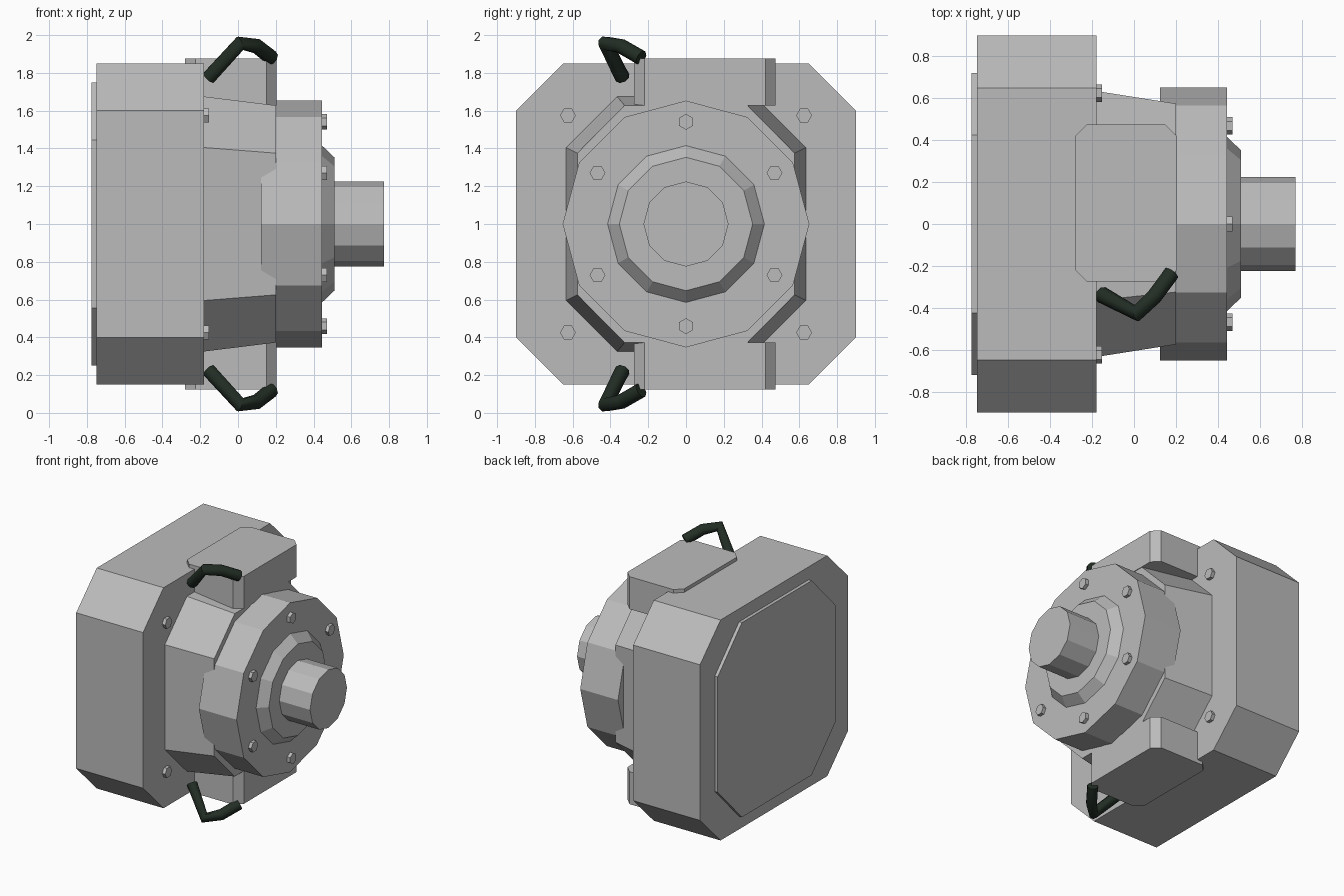
import bpy, bmesh, math
from mathutils import Vector

if "Cube" in bpy.data.objects:
    bpy.data.objects.remove(bpy.data.objects["Cube"])


def material(name, rgb):
    m = bpy.data.materials.new(name)
    m.diffuse_color = (*rgb, 1)
    m.use_nodes = True
    m.node_tree.nodes["Principled BSDF"].inputs["Base Color"].default_value = m.diffuse_color
    return m


GREY = material("cast grey", (0.50, 0.50, 0.50))
DARK = material("dark green rubber", (0.016, 0.027, 0.018))


def add_object(name, mesh, mat):
    obj = bpy.data.objects.new(name, mesh)
    mesh.materials.clear()
    mesh.materials.append(mat)
    bpy.context.collection.objects.link(obj)
    return obj


def loft(name, ring_a, ring_b, mat=GREY):
    """Closed solid between two rings with equal point counts."""
    bm = bmesh.new()
    a = [bm.verts.new(p) for p in ring_a]
    b = [bm.verts.new(p) for p in ring_b]
    n = len(a)
    bm.faces.new(a[::-1])
    bm.faces.new(b)
    for i in range(n):
        j = (i + 1) % n
        bm.faces.new((a[i], a[j], b[j], b[i]))
    bmesh.ops.recalc_face_normals(bm, faces=bm.faces)
    mesh = bpy.data.meshes.new(name)
    bm.to_mesh(mesh)
    bm.free()
    return add_object(name, mesh, mat)


def octagon(h, v, hc, vc):
    """Rectangle of half sizes h, v; its cut corners start at hc, vc."""
    return [(h, -vc), (h, vc), (hc, v), (-hc, v),
            (-h, vc), (-h, -vc), (-hc, -v), (hc, -v)]


def polygon(r, sides, phase=0, cy=0, cz=0):
    return [(cy + r * math.cos(phase + math.tau * i / sides),
             cz + r * math.sin(phase + math.tau * i / sides)) for i in range(sides)]


def at_x(x, pts):
    return [(x, p, 1 + q) for p, q in pts]


# Chamfered main block and its rear cover
block = octagon(0.90, 0.85, 0.65, 0.60)
loft("main_block", at_x(-0.75, block), at_x(-0.18, block))
cover = octagon(0.72, 0.75, 0.425, 0.445)
loft("rear_cover", at_x(-0.775, cover), at_x(-0.75, cover))

# Tapered housing between block and flange
loft("tapered_housing", at_x(-0.18, octagon(0.635, 0.675, 0.365, 0.405)),
     at_x(0.20, octagon(0.575, 0.628, 0.325, 0.375)))

# Twelve-sided flange, collar and shaft
for name, x0, x1, r0, r1 in (("flange", 0.123, 0.445, 0.653, 0.653),
                             ("collar", 0.445, 0.51, 0.415, 0.353),
                             ("shaft", 0.51, 0.772, 0.225, 0.225)):
    loft(name, at_x(x0, polygon(r0, 12)), at_x(x1, polygon(r1, 12)))


# Hexagonal bolts
def bolt(name, x, cy, cz, phase=0):
    ring = polygon(0.042, 6, phase, cy, cz)
    loft(name, at_x(x, ring), at_x(x + 0.026, ring))


for i in range(6):
    a = math.radians(30 + 60 * i)
    upright = math.radians(30) if i in (1, 4) else 0
    bolt("flange_bolt", 0.445, 0.541 * math.cos(a), 0.541 * math.sin(a), upright)
for sy in (-1, 1):
    for sz in (-1, 1):
        bolt("block_bolt", -0.18, sy * 0.625, sz * 0.575)

# Junction boxes and bent cables, mirrored above and below the axis
plan = octagon(0.2425, 0.375, 0.1875, 0.32)
path = [(-0.155, -0.337, 0.775), (0.012, -0.427, 0.957),
        (0.098, -0.345, 0.942), (0.178, -0.237, 0.880)]
for side, s in (("upper", 1), ("lower", -1)):
    rings = [[(x - 0.0375, y + 0.10, 1 + s * z) for x, y in plan] for z in (0.627, 0.877)]
    loft(side + "_junction_box", *rings)

    curve = bpy.data.curves.new(side + "_path", "CURVE")
    curve.dimensions = "3D"
    curve.bevel_depth = 0.04
    curve.bevel_resolution = 2
    curve.use_fill_caps = True
    spline = curve.splines.new("POLY")
    spline.points.add(len(path) - 1)
    for pt, (x, y, z) in zip(spline.points, path):
        pt.co = (x, y, 1 + s * z, 1)
    helper = bpy.data.objects.new(side + "_path", curve)
    bpy.context.collection.objects.link(helper)
    bpy.context.view_layer.update()
    mesh = bpy.data.meshes.new_from_object(
        helper.evaluated_get(bpy.context.evaluated_depsgraph_get()))
    bpy.data.objects.remove(helper)
    cable = add_object(side + "_cable", mesh, DARK)
    bpy.ops.object.select_all(action="DESELECT")
    cable.select_set(True)
    bpy.context.view_layer.objects.active = cable
    bpy.ops.object.shade_smooth_by_angle(angle=math.radians(50))
